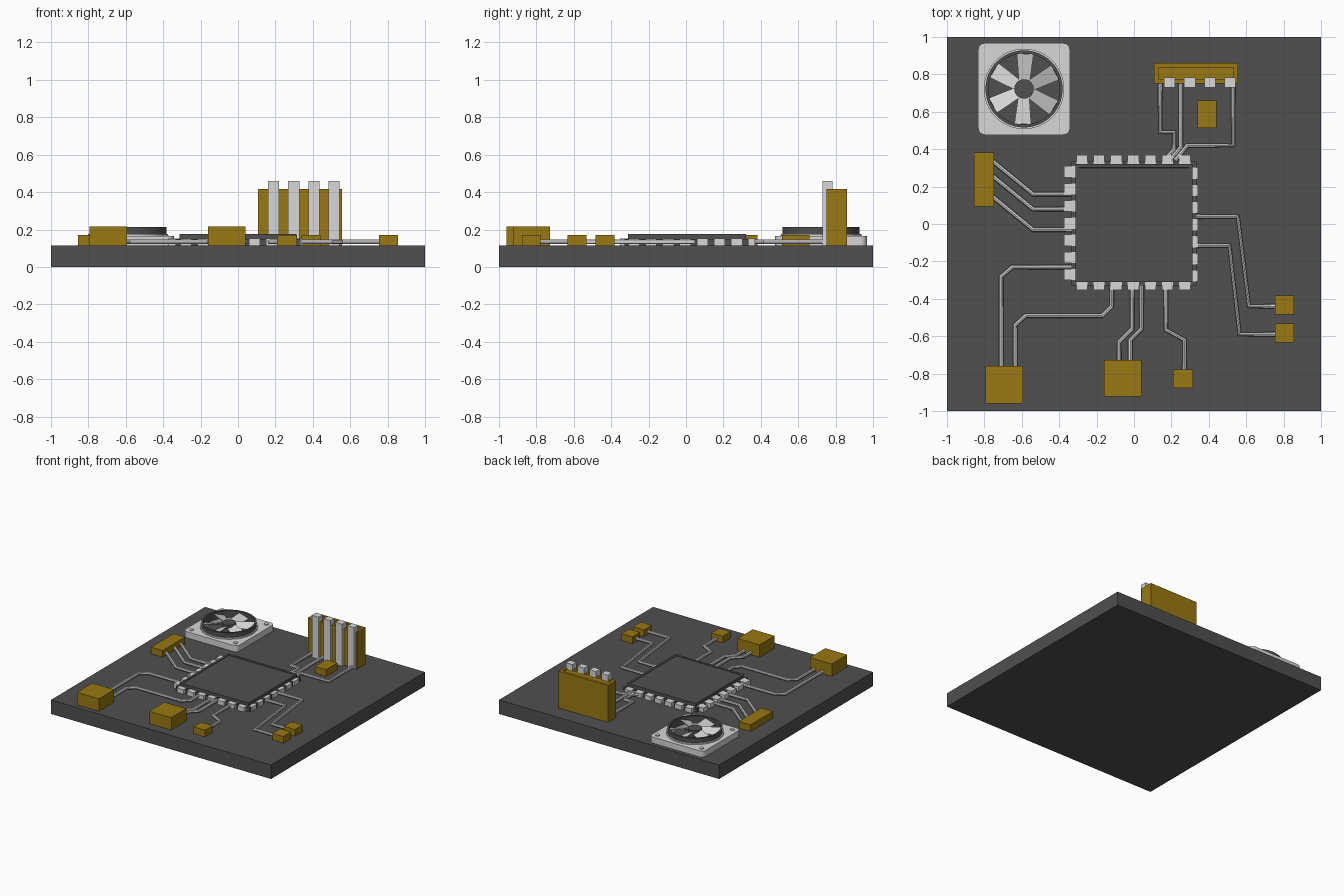
import bpy, bmesh
from math import sin, cos, pi, radians
from mathutils import Matrix

cube = bpy.data.objects.get("Cube")
if cube:
    bpy.data.objects.remove(cube, do_unlink=True)


def material(name, rgb):
    m = bpy.data.materials.new(name)
    m.use_nodes = True
    m.diffuse_color = (*rgb, 1)
    m.node_tree.nodes["Principled BSDF"].inputs["Base Color"].default_value = (*rgb, 1)
    return m


DARK = material("dark grey", (0.08, 0.08, 0.08))
LIGHT = material("light grey", (0.68, 0.68, 0.68))
GOLD = material("dark gold", (0.32, 0.19, 0.006))
TOP = 0.115  # board surface


def mesh_object(name, bm, mat):
    bmesh.ops.recalc_face_normals(bm, faces=bm.faces)
    me = bpy.data.meshes.new(name)
    bm.to_mesh(me)
    bm.free()
    me.materials.append(mat)
    ob = bpy.data.objects.new(name, me)
    bpy.context.collection.objects.link(ob)
    return ob


def box(name, x0, x1, y0, y1, z0, z1, mat, rims=()):
    """Box between two corners; rims are (inset, height change) steps on its top."""
    bm = bmesh.new()
    bmesh.ops.create_cube(bm, size=1)
    for v in bm.verts:
        v.co.x = x1 if v.co.x > 0 else x0
        v.co.y = y1 if v.co.y > 0 else y0
        v.co.z = z1 if v.co.z > 0 else z0
    bm.normal_update()
    top = max(bm.faces, key=lambda f: f.calc_center_median().z)
    for inset, rise in rims:
        bmesh.ops.inset_region(bm, faces=[top], thickness=inset)
        if rise:
            bmesh.ops.inset_region(bm, faces=[top], thickness=0.002, depth=rise)
    return mesh_object(name, bm, mat)


def cylinder(name, x, y, r, z0, z1, mat, sides=32):
    bm = bmesh.new()
    bmesh.ops.create_cone(bm, cap_ends=True, segments=sides, radius1=r, radius2=r, depth=z1 - z0,
                          matrix=Matrix.Translation((x, y, (z0 + z1) / 2)))
    return smooth(mesh_object(name, bm, mat))


def smooth(ob):
    bpy.ops.object.select_all(action='DESELECT')
    ob.select_set(True)
    bpy.context.view_layer.objects.active = ob
    bpy.ops.object.shade_smooth_by_angle(angle=radians(35))
    return ob


def curve_object(name, loops, mat, cyclic, **settings):
    """Poly curve turned into a mesh."""
    cu = bpy.data.curves.new(name, 'CURVE')
    for key, value in settings.items():
        setattr(cu, key, value)
    for pts in loops:
        sp = cu.splines.new('POLY')
        sp.points.add(len(pts) - 1)
        for p, (x, y) in zip(sp.points, pts):
            p.co = (x, y, 0, 1)
        sp.use_cyclic_u = cyclic
    cu.materials.append(mat)
    ob = bpy.data.objects.new(name, cu)
    bpy.context.collection.objects.link(ob)
    bpy.ops.object.select_all(action='DESELECT')
    ob.select_set(True)
    bpy.context.view_layer.objects.active = ob
    bpy.ops.object.convert(target='MESH')
    return smooth(bpy.context.view_layer.objects.active)


def circle(r, n=48):
    return [(r * cos(2 * pi * i / n), r * sin(2 * pi * i / n)) for i in range(n)]


def rounded_square(half, r, n=6):
    pts = []
    for k, (sx, sy) in enumerate([(1, 1), (-1, 1), (-1, -1), (1, -1)]):
        for i in range(n + 1):
            a = (k + i / n) * pi / 2
            pts.append((sx * (half - r) + r * cos(a), sy * (half - r) + r * sin(a)))
    return pts


def pierced_plate(name, outer, inner, x, y, z0, z1, mat):
    ob = curve_object(name, [outer, inner], mat, True, dimensions='2D',
                      fill_mode='BOTH', extrude=(z1 - z0) / 2)
    ob.location = (x, y, (z0 + z1) / 2)


# Board
box("board", -1, 1, -1, 1, 0, TOP, DARK)

# Processor: base, raised lid with stepped rim, pins on four sides
box("chip_base", -0.333, 0.333, -0.328, 0.335, TOP, 0.148, DARK)
box("chip_lid", -0.313, 0.313, -0.31, 0.32, 0.148, 0.176, DARK, [(0.014, 0), (0.012, -0.004)])
for i in range(7):
    t = -0.278 + i * 0.0915
    box("left_pin", 0.31, 0.343, t - 0.03, t + 0.03, TOP, 0.151, LIGHT)
    box("right_pin", -0.375, -0.31, t - 0.022, t + 0.038, TOP, 0.151, LIGHT)
    box("front_pin", t - 0.03, t + 0.03, -0.352, -0.305, TOP, 0.151, LIGHT)
    box("back_pin", t - 0.03, t + 0.03, 0.315, 0.37, TOP, 0.151, LIGHT)

# Conductive traces
traces = [
    [(-.33, .16), (-.54, .16), (-.76, .34)],
    [(-.33, .08), (-.54, .08), (-.76, .26)],
    [(-.33, -.03), (-.54, -.03), (-.76, .15)],
    [(-.33, -.23), (-.65, -.23), (-.71, -.28), (-.71, -.78)],
    [(-.12, -.33), (-.12, -.44), (-.17, -.49), (-.58, -.49), (-.635, -.54), (-.635, -.78)],
    [(-.01, -.33), (-.01, -.56), (-.08, -.63), (-.08, -.74)],
    [(.04, -.33), (.04, -.56), (-.02, -.62), (-.02, -.74)],
    [(.17, -.33), (.17, -.565), (.27, -.62), (.27, -.79)],
    [(.33, .04), (.555, .04), (.615, -.44), (.77, -.44)],
    [(.33, -.115), (.51, -.115), (.565, -.59), (.77, -.59)],
    [(.14, .76), (.14, .49), (.215, .49), (.215, .40), (.16, .34)],
    [(.25, .76), (.25, .41), (.19, .34)],
    [(.53, .76), (.53, .42), (.285, .42), (.22, .34)],
]
for path in traces:
    wire = curve_object("trace", [path], LIGHT, False, dimensions='3D',
                        bevel_depth=0.0125, bevel_resolution=2, use_fill_caps=True)
    wire.location.z = 0.134

# Gold components: centre x, centre y, size x, size y, top
for x, y, w, d, h in [
    (-.693, -.86, .2, .2, .217), (-.06, -.825, .2, .195, .217),
    (.262, -.827, .105, .1, .17), (.805, -.433, .1, .1, .17),
    (.805, -.583, .1, .1, .17), (-.802, .238, .105, .29, .17),
    (.39, .588, .1, .147, .17),
]:
    box("component", x - w / 2, x + w / 2, y - d / 2, y + d / 2, TOP, h, GOLD)

# Upright socket with contact strips
box("socket", 0.108, 0.555, 0.752, 0.86, TOP, 0.417, GOLD, [(0.032, -0.01)])
for i in range(4):
    x = 0.19 + i * 0.108
    box("contact_strip", x - 0.03, x + 0.03, 0.73, 0.784, TOP, 0.46, LIGHT)

# Cooling fan
FX, FY = -0.588, 0.722
pierced_plate("fan_frame", rounded_square(0.245, 0.035), circle(0.2), FX, FY, TOP, 0.165, LIGHT)
pierced_plate("fan_flange", circle(0.215), circle(0.2), FX, FY, 0.165, 0.176, LIGHT)
pierced_plate("fan_ring", circle(0.206), circle(0.19), FX, FY, 0.15, 0.213, DARK)
cylinder("fan_hub", FX, FY, 0.052, TOP, 0.205, DARK)
for sx in (-1, 1):
    for sy in (-1, 1):
        cylinder("frame_screw", FX + sx * 0.2, FY + sy * 0.2, 0.017, 0.16, 0.172, LIGHT, 16)

# Pitched fan blades
for k in range(6):
    bm = bmesh.new()
    outline = [(.045, -.03, .168), (.188, -.045, .168), (.188, .045, .195), (.045, .03, .195)]
    face = bm.faces.new([bm.verts.new(p) for p in outline])
    ext = bmesh.ops.extrude_face_region(bm, geom=[face])["geom"]
    bmesh.ops.translate(bm, vec=(0, 0, 0.007),
                        verts=[g for g in ext if isinstance(g, bmesh.types.BMVert)])
    blade = mesh_object("fan_blade", bm, LIGHT)
    blade.location = (FX, FY, 0)
    blade.rotation_euler.z = radians(28 + 60 * k)
